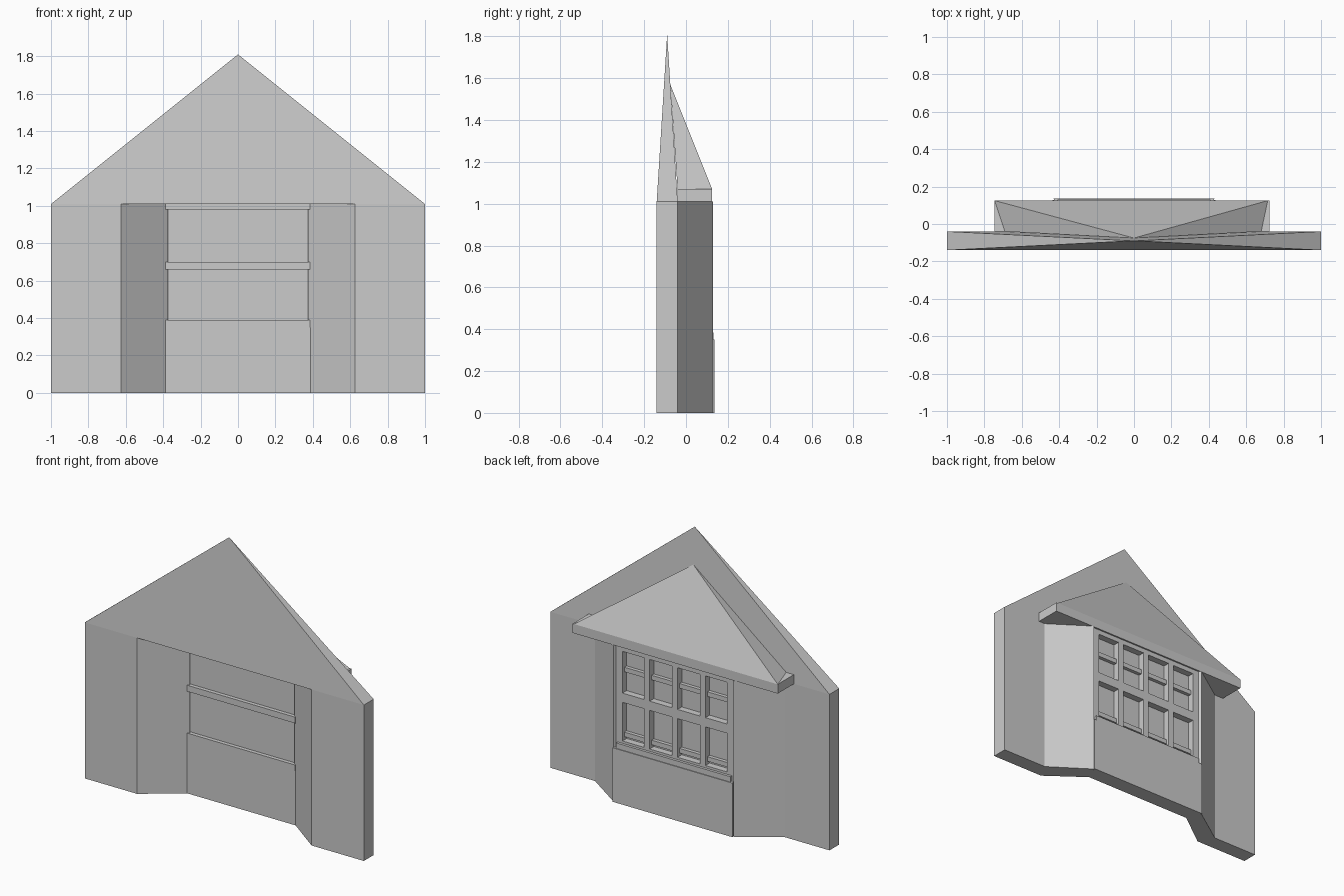
import bpy
import bmesh

default = bpy.data.objects.get("Cube")
if default:
    bpy.data.objects.remove(default, do_unlink=True)

grey = bpy.data.materials.new("plain_grey")
grey.use_nodes = True
colour = (0.6, 0.6, 0.6, 1)
grey.diffuse_color = colour
grey.node_tree.nodes["Principled BSDF"].inputs["Base Color"].default_value = colour


def add_object(name, bm):
    bmesh.ops.recalc_face_normals(bm, faces=bm.faces)
    mesh = bpy.data.meshes.new(name)
    bm.to_mesh(mesh)
    bm.free()
    mesh.materials.append(grey)
    obj = bpy.data.objects.new(name, mesh)
    bpy.context.collection.objects.link(obj)
    return obj


def prism(name, plan, z0, z1):
    """Extrude a plan outline upwards."""
    bm = bmesh.new()
    base = bm.faces.new([bm.verts.new((x, y, z0)) for x, y in plan])
    top = bmesh.ops.extrude_face_region(bm, geom=[base])["geom"]
    verts = [v for v in top if isinstance(v, bmesh.types.BMVert)]
    bmesh.ops.translate(bm, verts=verts, vec=(0, 0, z1 - z0))
    return add_object(name, bm)


def box(name, x0, x1, y0, y1, z0, z1):
    return prism(name, [(x0, y0), (x1, y0), (x1, y1), (x0, y1)], z0, z1)


def pyramid(name, plan, z, apex):
    bm = bmesh.new()
    base = [bm.verts.new((x, y, z)) for x, y in plan]
    tip = bm.verts.new(apex)
    bm.faces.new(base)
    for i, v in enumerate(base):
        bm.faces.new((v, base[(i + 1) % len(base)], tip))
    return add_object(name, bm)


FRONT, BACK, EAVES, SILL = -0.14, -0.04, 1.01, 0.35

# Side walls: flat wing and angled bay cheek, mirrored
wall = prism("side_walls", [(1, FRONT), (1, BACK), (0.68, BACK), (0.43, 0.13),
                            (0.375, 0.045), (0.625, FRONT)], 0, EAVES)
wall.modifiers.new("Mirror", 'MIRROR')

# Low wall under the window
prism("window_wall", [(-0.39, 0.035), (0.39, 0.035), (0.43, 0.137),
                      (-0.43, 0.137)], 0, SILL)

# Window pane and inner rails
box("window_pane", -0.39, 0.39, 0.06, 0.072, SILL, EAVES)
for name, z0, z1 in (("inner_sill", SILL, 0.39), ("inner_middle_rail", 0.66, 0.70),
                     ("inner_head_rail", 0.98, EAVES)):
    box(name, -0.39, 0.385, 0.035, 0.065, z0, z1)

# Outer frame, mullions and rails
for i in range(5):
    x = (i - 2) * 0.2
    half = 0.02 if abs(x) < 0.3 else 0.025
    box("mullion", x - half, x + half, 0.07, 0.115, SILL, EAVES)
for name, z0, z1, y1 in (("lower_rail", SILL, 0.40, 0.115), ("middle_rail", 0.65, 0.71, 0.115),
                         ("head_rail", 0.98, EAVES, 0.115),
                         ("upper_glazing_bar", 0.84, 0.87, 0.095),
                         ("lower_glazing_bar", 0.42, 0.45, 0.095)):
    box(name, -0.41, 0.41, 0.07, y1, z0, z1)
box("outer_sill", -0.41, 0.41, 0.07, 0.132, SILL, 0.385)

# Gable over the whole wall
pyramid("gable", [(-1, FRONT), (1, FRONT), (1, BACK), (-1, BACK)], EAVES, (0, -0.09, 1.81))

# Bay eaves slab and bay roof
box("bay_eaves", -0.745, 0.725, BACK, 0.125, EAVES, 1.07)
pyramid("bay_roof", [(-0.69, BACK), (0.68, BACK), (0.715, 0.125), (-0.745, 0.125)],
        1.07, (0, -0.075, 1.57))
